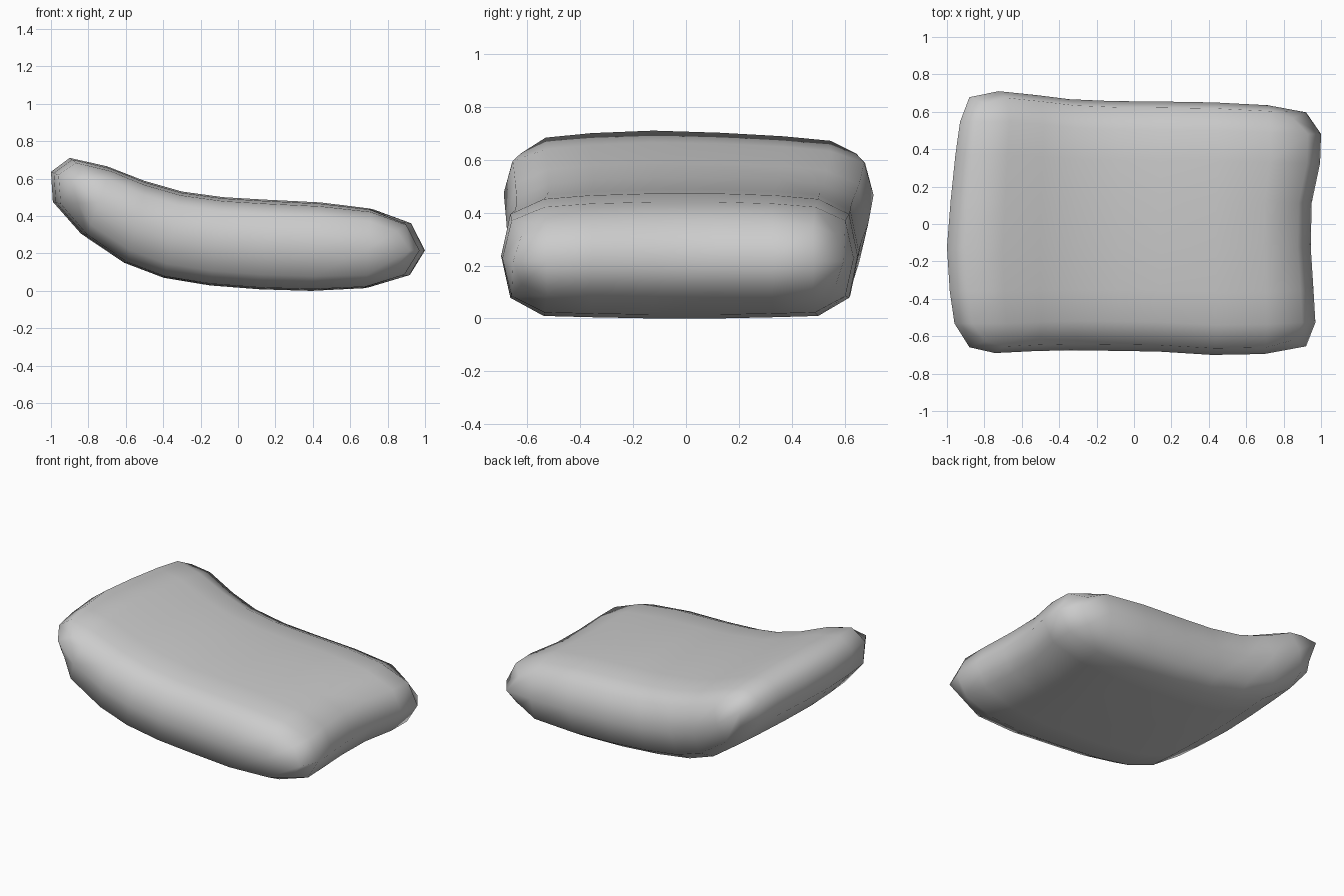
import bpy, bmesh
from mathutils import Vector

if "Cube" in bpy.data.objects:
    bpy.data.objects.remove(bpy.data.objects["Cube"])

# Side profile (x, z): upper, lower and rim middle, one entry per station along x
top = [(-.90, .715), (-.70, .67), (-.50, .592), (-.30, .535), (-.08, .505),
       (.14, .492), (.45, .477), (.73, .445), (.93, .37)]
bot = [(-.99, .48), (-.84, .31), (-.61, .155), (-.40, .075), (-.15, .033),
       (.12, .012), (.40, .004), (.70, .018), (.92, .085)]
mid = [((a[0] + b[0]) / 2, (a[1] + b[1]) / 2) for a, b in zip(top, bot)]
mid[0], mid[-1] = (-1.0, .64), (1.0, .22)

# Rows across y: fraction of half depth, fullness, x inset of left and right ends
frac = [-.95, -.77, -.52, -.18, .18, .52, .77, .95]
full_top = [.67, .91, .97, 1, 1, .97, .91, .67]
full_bot = [.67, .96, .98, 1, 1, .98, .96, .67]
left_in = [.12, .04, .015, 0, .02, .045, .07, .12]
right_in = [.08, .03, .04, .055, .05, .005, 0, .08]

# Plan outline (front and back y) per station
front = [-.69, -.69, -.68, -.675, -.678, -.682, -.70, -.695, -.685]
back = [.71, .71, .69, .667, .657, .655, .65, .635, .625]
NU, NV = len(top), len(frac)


def point(i, j, k):
    side_row = j in (0, NV - 1)
    end_col = i in (0, NU - 1)
    m = Vector(((top[i][0] + bot[i][0]) / 2, (top[i][1] + bot[i][1]) / 2))
    if k == 0:
        p = Vector(mid[i])
    else:
        prof, full = (top, full_top) if k > 0 else (bot, full_bot)
        p = m.lerp(Vector(prof[i]), full[j])
    # inset of the ends, following the slope of the cushion
    jj = j if end_col else min(max(j, 1), NV - 2)
    w = 1 if end_col else max(0, (abs(p.x) - .3) / .7)
    if p.x < 0:
        p.x += left_in[jj] * w
        p.y -= left_in[jj] * w * .4
    else:
        p.x -= right_in[jj] * w
    f = abs(frac[j])
    if side_row and k == 0:
        f = 1
    if side_row and end_col:
        f *= .955
    y = f * (front[i] if frac[j] < 0 else back[i])
    return p.x, y, p.y


bm = bmesh.new()
grid = {}
for k in (-1, 0, 1):
    for i in range(NU):
        for j in range(NV):
            if k or i in (0, NU - 1) or j in (0, NV - 1):
                grid[i, j, k] = bm.verts.new(point(i, j, k))

# Upper and lower surfaces
for k in (-1, 1):
    for i in range(NU - 1):
        for j in range(NV - 1):
            bm.faces.new([grid[i, j, k], grid[i + 1, j, k],
                          grid[i + 1, j + 1, k], grid[i, j + 1, k]])

# Rounded rim
ring = ([(i, 0) for i in range(NU - 1)] + [(NU - 1, j) for j in range(NV - 1)]
        + [(i, NV - 1) for i in range(NU - 1, 0, -1)] + [(0, j) for j in range(NV - 1, 0, -1)])
for a, b in zip(ring, ring[1:] + ring[:1]):
    for k in (-1, 0):
        bm.faces.new([grid[(*a, k)], grid[(*b, k)], grid[(*b, k + 1)], grid[(*a, k + 1)]])

bmesh.ops.recalc_face_normals(bm, faces=bm.faces)
low = min(v.co.z for v in bm.verts)
for v in bm.verts:
    v.co.z -= low
for f in bm.faces:
    f.smooth = True
mesh = bpy.data.meshes.new("cushion")
bm.to_mesh(mesh)
bm.free()
bpy.context.collection.objects.link(bpy.data.objects.new("cushion", mesh))
